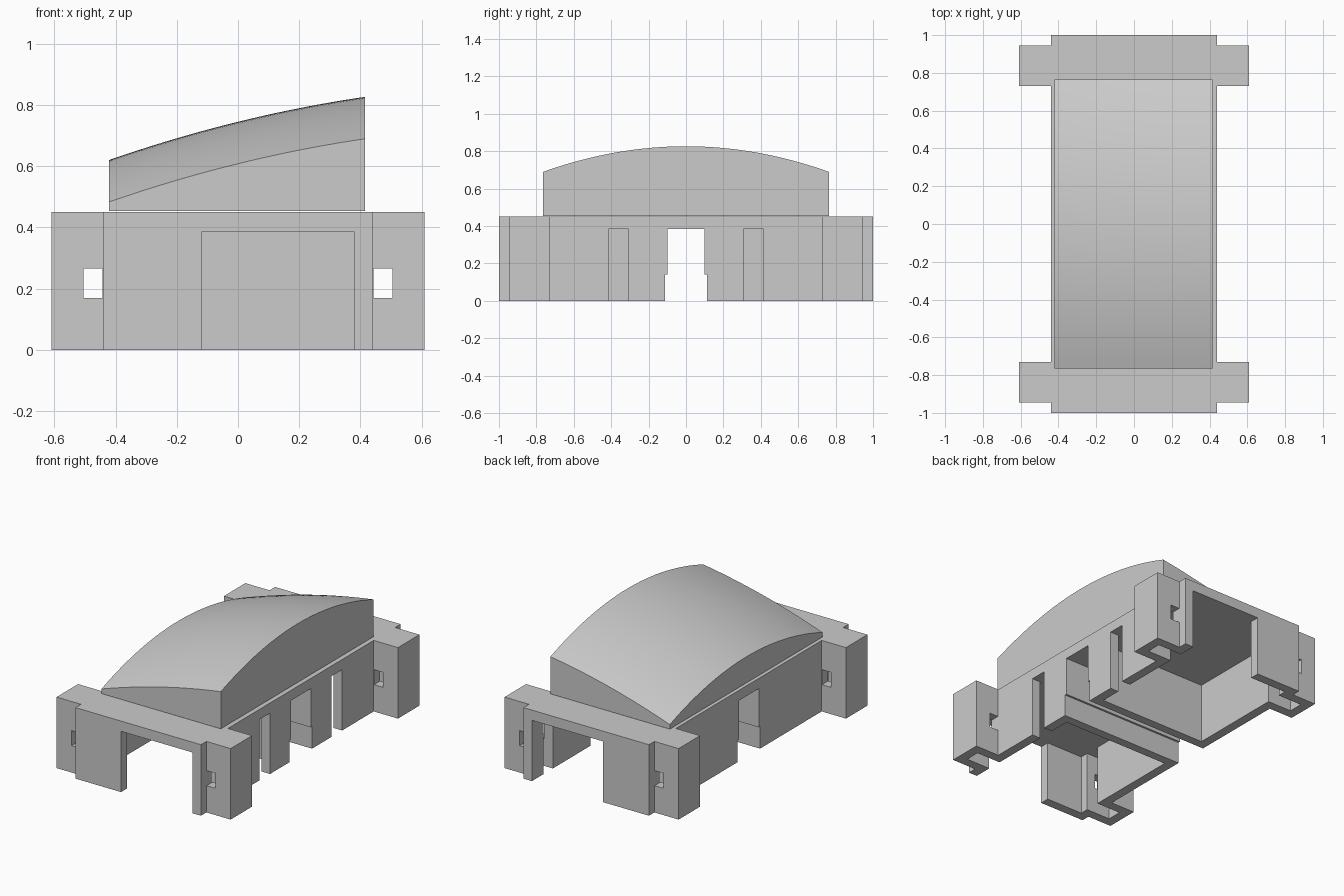
import bpy
import bmesh

cube = bpy.data.objects.get("Cube")
if cube:
    bpy.data.objects.remove(cube, do_unlink=True)

grey = bpy.data.materials.new("plain_grey")
grey.use_nodes = True
GREY = (0.6, 0.6, 0.6, 1)
grey.diffuse_color = GREY
grey.node_tree.nodes["Principled BSDF"].inputs["Base Color"].default_value = GREY

CEILING, DECK = 0.385, 0.45


def finish(bm, name):
    bmesh.ops.recalc_face_normals(bm, faces=bm.faces)
    mesh = bpy.data.meshes.new(name)
    bm.to_mesh(mesh)
    bm.free()
    mesh.materials.append(grey)
    obj = bpy.data.objects.new(name, mesh)
    bpy.context.collection.objects.link(obj)
    return obj


def prism(name, outline, z0, z1):
    """Extrude a plan outline from z0 up to z1."""
    bm = bmesh.new()
    face = bm.faces.new([bm.verts.new((x, y, z0)) for x, y in outline])
    top = bmesh.ops.extrude_face_region(bm, geom=[face])["geom"]
    verts = [v for v in top if isinstance(v, bmesh.types.BMVert)]
    bmesh.ops.translate(bm, verts=verts, vec=(0, 0, z1 - z0))
    return finish(bm, name)


def box(name, x0, x1, y0, y1, z0, z1):
    return prism(name, [(x0, y0), (x1, y0), (x1, y1), (x0, y1)], z0, z1)


def mirror_x(half):
    return half + [(-x, y) for x, y in reversed(half)]


def cut(target, cutter):
    """Subtract a cutter, keep the result as plain mesh, drop the cutter."""
    cutter.hide_render = True
    mod = target.modifiers.new("cut", 'BOOLEAN')
    mod.operation = 'DIFFERENCE'
    mod.solver = 'EXACT'
    mod.object = cutter
    graph = bpy.context.evaluated_depsgraph_get()
    mesh = bpy.data.meshes.new_from_object(target.evaluated_get(graph))
    target.modifiers.clear()
    target.data = mesh
    bpy.data.objects.remove(cutter, do_unlink=True)


# Housing: plan outline with a square lug at each corner
quarter = [(0.44, 0.73), (0.61, 0.73), (0.61, 0.945), (0.44, 0.945), (0.44, 1.0)]
half = [(x, -y) for x, y in reversed(quarter)] + quarter
housing = prism("housing", mirror_x(half), 0, DECK)

# Hollow chambers, end doorways, lug holes and side slots, at both ends
chamber = mirror_x([(0.38, 0.17), (0.38, 0.79), (0.55, 0.79),
                    (0.55, 0.885), (0.38, 0.885), (0.38, 0.94)])
for s in (-1, 1):
    cut(housing, prism("chamber_cutter", [(x, s * y) for x, y in chamber], -0.1, CEILING))
    cut(housing, box("doorway_cutter", -0.12, 0.38, s * 0.9, s * 1.1, -0.1, CEILING))
    cut(housing, box("slot_cutter", 0.35, 0.5, s * 0.308, s * 0.414, -0.1, CEILING))
    for t in (-1, 1):
        cut(housing, box("lug_hole_cutter", t * 0.442, t * 0.505,
                         s * 0.7, s * 0.97, 0.17, 0.265))

# Cross channel, slightly wider at its foot
cut(housing, box("channel_cutter", -0.7, 0.7, -0.1, 0.1, -0.1, CEILING))
cut(housing, box("channel_foot_cutter", -0.7, 0.7, -0.113, 0.113, -0.1, 0.14))

# Cap: a block whose domed top slopes up towards +x
X0, X1, Y1, NX, NY = -0.422, 0.415, 0.765, 20, 32
bm = bmesh.new()
bmesh.ops.create_grid(bm, x_segments=NX, y_segments=NY, size=0.5)
for v in bm.verts:
    x = X0 + (v.co.x + 0.5) * (X1 - X0)
    y = v.co.y * 2 * Y1
    v.co = (x, y, 0.745 + 0.246 * x - 0.12 * x * x - 0.137 * (y / Y1) ** 2)
rim = [e for e in bm.edges if e.is_boundary]
skirt = bmesh.ops.extrude_edge_only(bm, edges=rim)["geom"]
for v in skirt:
    if isinstance(v, bmesh.types.BMVert):
        v.co.z = DECK + 0.004
base = [e for e in bm.edges if e.is_boundary]
bmesh.ops.contextual_create(bm, geom=base)
cap = finish(bm, "domed_cap")

bpy.ops.object.select_all(action='DESELECT')
cap.select_set(True)
bpy.context.view_layer.objects.active = cap
bpy.ops.object.shade_smooth_by_angle(angle=0.6)
